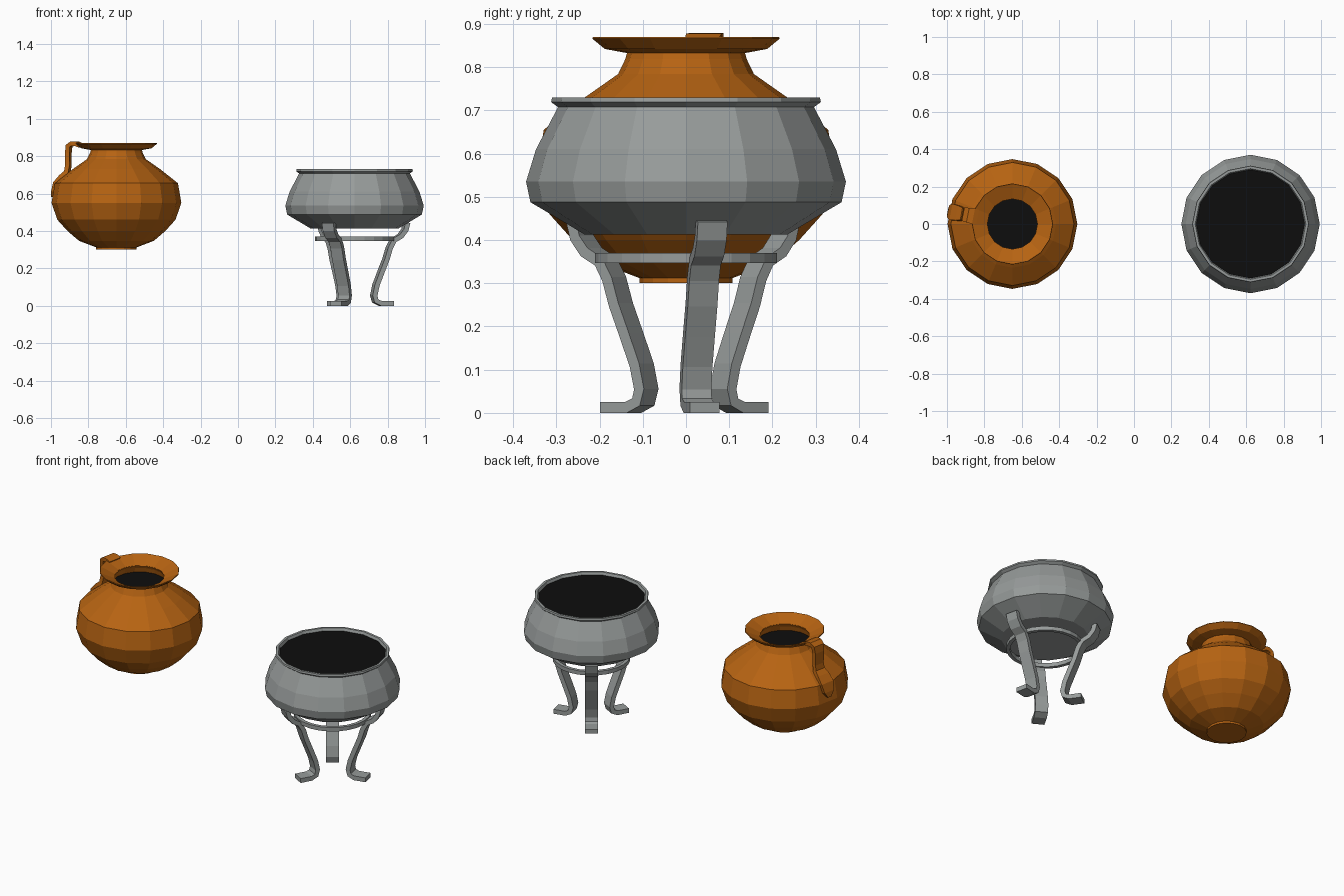
import bpy
import bmesh
from math import radians, sin, cos, pi
from mathutils import Matrix, Vector

cube = bpy.data.objects.get("Cube")
if cube:
    bpy.data.objects.remove(cube, do_unlink=True)


def material(name, rgb):
    mat = bpy.data.materials.new(name)
    mat.use_nodes = True
    colour = (*rgb, 1)
    mat.diffuse_color = colour
    mat.node_tree.nodes["Principled BSDF"].inputs["Base Color"].default_value = colour
    return mat


CLAY = material("orange clay", (0.47, 0.125, 0.006))
METAL = material("grey metal", (0.31, 0.33, 0.325))
DARK = material("dark inside", (0.004, 0.004, 0.004))

SIDES = 16
JUG_X, BOWL_X = -0.65, 0.623


def finish(bm, name, mat, x, angle=0):
    bmesh.ops.recalc_face_normals(bm, faces=bm.faces)
    mesh = bpy.data.meshes.new(name)
    bm.to_mesh(mesh)
    bm.free()
    mesh.materials.append(mat)
    obj = bpy.data.objects.new(name, mesh)
    obj.matrix_world = Matrix.Translation((x, 0, 0)) @ Matrix.Rotation(radians(angle), 4, "Z")
    bpy.context.collection.objects.link(obj)
    return obj


def lathe(name, profile, mat, x, sides=SIDES, closed=False):
    """Turn (radius, height) points; an open profile is capped at both ends."""
    bm = bmesh.new()
    rings = []
    for r, z in profile:
        rings.append([bm.verts.new((r * cos(2 * pi * i / sides), r * sin(2 * pi * i / sides), z))
                      for i in range(sides)])
    pairs = list(zip(rings, rings[1:]))
    if closed:
        pairs.append((rings[-1], rings[0]))
    else:
        bm.faces.new(rings[0])
        bm.faces.new(rings[-1])
    for low, high in pairs:
        for i in range(sides):
            j = (i + 1) % sides
            bm.faces.new((low[i], low[j], high[j], high[i]))
    return finish(bm, name, mat, x)


def strap(name, path, half_widths, thickness, mat, x, angle):
    """Sweep a flat bar along (radius, height) points in one upright plane."""
    bm = bmesh.new()
    pts = [Vector((r, 0, z)) for r, z in path]
    sections = []
    for i, p in enumerate(pts):
        along = (pts[min(i + 1, len(pts) - 1)] - pts[max(i - 1, 0)]).normalized()
        out = Vector((along.z, 0, -along.x)) * thickness / 2
        side = Vector((0, half_widths[i], 0))
        sections.append([bm.verts.new(v) for v in
                         (p + out + side, p + out - side, p - out - side, p - out + side)])
    for a, b in zip(sections, sections[1:]):
        for i in range(4):
            j = (i + 1) % 4
            bm.faces.new((a[i], a[j], b[j], b[i]))
    bm.faces.new(sections[0])
    bm.faces.new(sections[-1])
    return finish(bm, name, mat, x, angle)


# Jug: foot, round belly, neck and flared lip, closed by the dark inside
lathe("jug_body", [
    (0.108, 0.30), (0.108, 0.312), (0.2, 0.347), (0.262, 0.40), (0.316, 0.46),
    (0.347, 0.55), (0.329, 0.655), (0.234, 0.73), (0.157, 0.784), (0.134, 0.832),
    (0.188, 0.842), (0.217, 0.866), (0.215, 0.87), (0.136, 0.834), (0.15, 0.786),
], CLAY, JUG_X)
lathe("jug_inside", [(0.149, 0.787), (0.149, 0.791)], DARK, JUG_X)

# Jug handle, ending in a leaf pressed on the belly
strap("jug_handle",
      [(0.195, 0.857), (0.215, 0.866), (0.24, 0.867), (0.258, 0.855), (0.262, 0.82),
       (0.262, 0.75), (0.268, 0.715), (0.295, 0.69), (0.325, 0.655), (0.338, 0.61), (0.341, 0.58)],
      [0.04, 0.042, 0.04, 0.036, 0.032, 0.03, 0.033, 0.04, 0.044, 0.034, 0.012],
      0.024, CLAY, JUG_X, 180 - 11.25)

# Bowl with a small raised rim
lathe("bowl", [
    (0.235, 0.413), (0.36, 0.4875), (0.37, 0.535), (0.347, 0.61), (0.296, 0.7075),
    (0.312, 0.719), (0.31, 0.73), (0.296, 0.73), (0.289, 0.712),
], METAL, BOWL_X)
lathe("bowl_inside", [(0.29, 0.71), (0.29, 0.715)], DARK, BOWL_X)

# Stand: ring and three curved legs
lathe("stand_ring", [(0.21, 0.347), (0.21, 0.37), (0.19, 0.37), (0.19, 0.347)],
      METAL, BOWL_X, sides=24, closed=True)

leg_path = [(0.208, 0.0125), (0.14, 0.0125), (0.113, 0.025), (0.105, 0.055), (0.117, 0.11),
            (0.144, 0.18), (0.172, 0.25), (0.19, 0.31), (0.212, 0.35), (0.25, 0.372),
            (0.275, 0.405), (0.285, 0.445)]
for number, angle in enumerate((12, 125, -119), 1):
    strap(f"stand_leg_{number}", leg_path, [0.035] * len(leg_path), 0.026,
          METAL, BOWL_X, angle)
